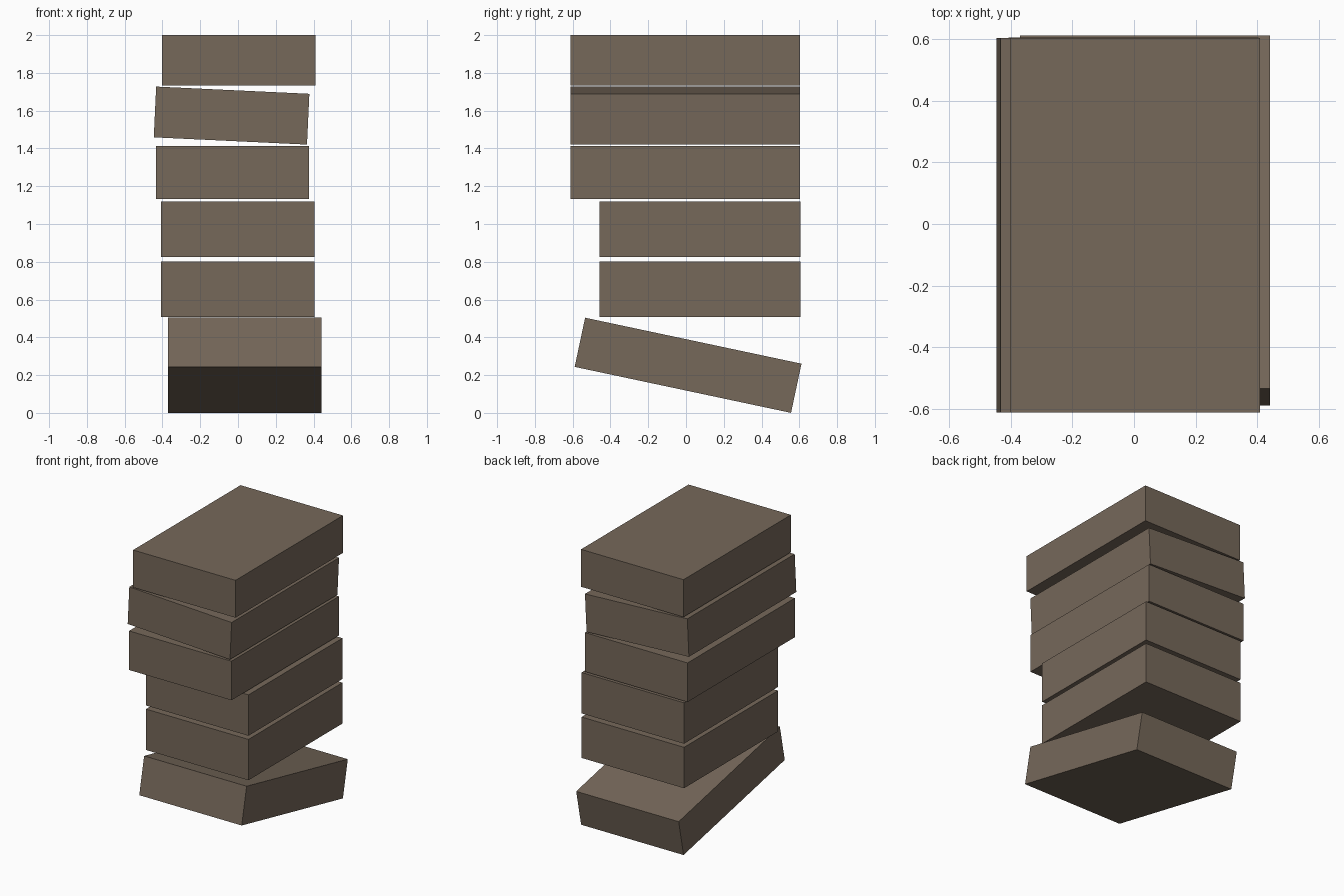
import bpy
import math

if "Cube" in bpy.data.objects:
    bpy.data.objects.remove(bpy.data.objects["Cube"])

# One flat brown for the whole stack
brown = bpy.data.materials.new("dusty_brown")
brown.diffuse_color = (0.18, 0.138, 0.102, 1.0)
brown.use_nodes = True
brown.node_tree.nodes["Principled BSDF"].inputs["Base Color"].default_value = brown.diffuse_color


def block(name, centre, size, tilt=(0, 0, 0)):
    """Plain box with given centre, size and tilt in degrees."""
    bpy.ops.mesh.primitive_cube_add(size=1, location=centre)
    ob = bpy.context.object
    ob.name = name
    ob.scale = size
    ob.rotation_euler = [math.radians(a) for a in tilt]
    ob.data.materials.append(brown)
    return ob


W = 0.812      # common width of every block
LONG = 1.216   # depth of the upper blocks
SHORT = 1.064  # depth of the middle blocks

# Bottom block, tipped down towards the back
block("tipped_base_block", (0.036, 0.011, 0.252), (W, 1.171, 0.266), (-12, 0, 0))

# Two shorter middle blocks
block("lower_middle_block", (-0.002, 0.073, 0.654), (W, SHORT, 0.293))
block("upper_middle_block", (-0.002, 0.073, 0.973), (W, SHORT, 0.293))

# Three long upper blocks, the second one tilted sideways
block("third_block", (-0.029, -0.004, 1.272), (W, LONG, 0.28))
block("tilted_block", (-0.034, -0.004, 1.574), (W, LONG, 0.269), (0, 2.7, 0))
block("top_block", (0.003, -0.004, 1.866), (W, LONG, 0.268))
